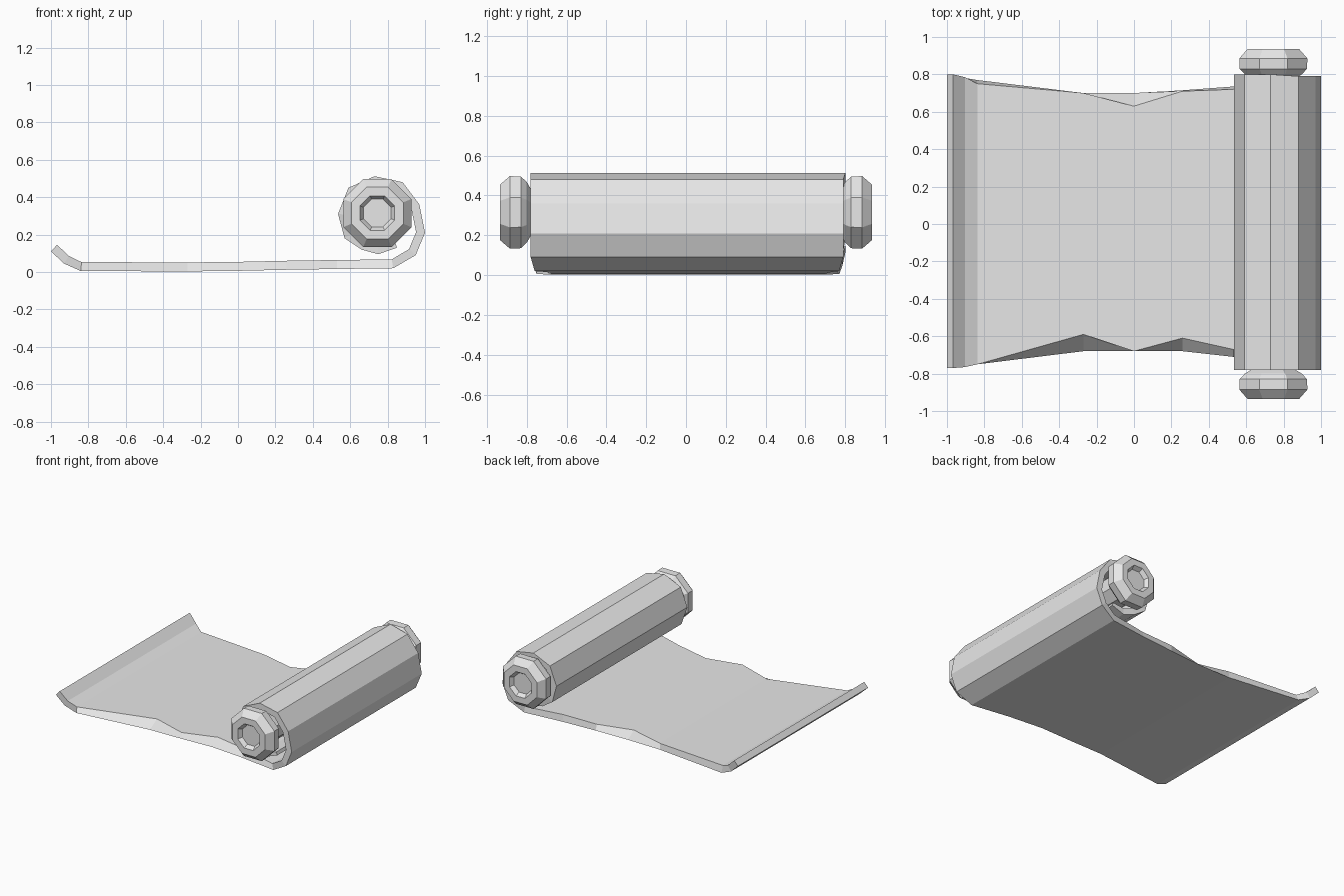
import bpy, bmesh, math
from mathutils import Vector

cube = bpy.data.objects.get("Cube")
if cube:
    bpy.data.objects.remove(cube, do_unlink=True)

grey = bpy.data.materials.new("plain grey")
grey.use_nodes = True
grey.diffuse_color = (0.8, 0.8, 0.8, 1)
grey.node_tree.nodes["Principled BSDF"].inputs["Base Color"].default_value = (0.8, 0.8, 0.8, 1)


def finish(name, bm):
    bmesh.ops.recalc_face_normals(bm, faces=bm.faces)
    mesh = bpy.data.meshes.new(name)
    bm.to_mesh(mesh)
    bm.free()
    mesh.materials.append(grey)
    obj = bpy.data.objects.new(name, mesh)
    bpy.context.collection.objects.link(obj)
    return obj


def skin(bm, rings):
    """Join consecutive closed rings with quads and cap both ends."""
    rings = [[bm.verts.new(p) for p in ring] for ring in rings]
    for a, b in zip(rings, rings[1:]):
        n = len(a)
        for i in range(n):
            j = (i + 1) % n
            bm.faces.new((a[i], a[j], b[j], b[i]))
    bm.faces.new(rings[0])
    bm.faces.new(rings[-1])


# Parchment: outer path (x, z) with the front and back edge of each station
path = [(-1, .11, -.77, .80), (-.93, .045, -.765, .785), (-.84, .005, -.75, .77),
        (-.27, .003, -.68, .70), (0, .006, -.68, .70), (.26, .012, -.68, .715),
        (.53, .016, -.71, .735), (.83, .02, -.76, .77), (.95, .09, -.78, .79),
        (1, .21, -.78, .79), (.97, .36, -.78, .79), (.88, .48, -.78, .79),
        (.73, .512, -.78, .80), (.59, .45, -.78, .80), (.535, .31, -.78, .80),
        (.57, .18, -.76, .80), (.66, .12, -.75, .79), (.75, .095, -.75, .78),
        (.85, .13, -.74, .78)]
# Worn edges of the upper side: station -> (front, back)
worn = {2: (-.75, .75), 3: (-.59, .70), 4: (-.68, .63), 5: (-.61, .71), 6: (-.67, .72)}

rings = []
for i, (x, z, front, back) in enumerate(path):
    a, b = path[max(i - 1, 0)], path[min(i + 1, len(path) - 1)]
    along = Vector((b[0] - a[0], b[1] - a[1])).normalized()
    thick = .025 if i == len(path) - 1 else .048
    ix, iz = x - along.y * thick, z + along.x * thick
    f2, b2 = worn.get(i, (front, back))
    rings.append([(x, front, z), (x, back, z), (ix, b2, iz), (ix, f2, iz)])
bm = bmesh.new()
skin(bm, rings)
bmesh.ops.triangulate(bm, faces=[f for f in bm.faces if abs(f.normal.y) > .5])
finish("parchment_sheet", bm)


# Turned parts around the roll axis, from (radius, y) profiles
def lathe(name, profile, sides=8, centre=(.745, .315)):
    bm = bmesh.new()
    turn = [math.tau * (k + .5) / sides for k in range(sides)]
    skin(bm, [[(centre[0] + r * math.cos(t), y, centre[1] + r * math.sin(t))
               for t in turn] for r, y in profile])
    return finish(name, bm)


lathe("roller_rod", [(.12, -.80), (.12, .80)])
knob = [(.11, .77), (.165, .80), (.195, .83), (.197, .885),
        (.15, .935), (.10, .935), (.08, .905)]
for name, side in (("front_knob", -1), ("back_knob", 1)):
    lathe(name, [(r, side * y) for r, y in knob])
